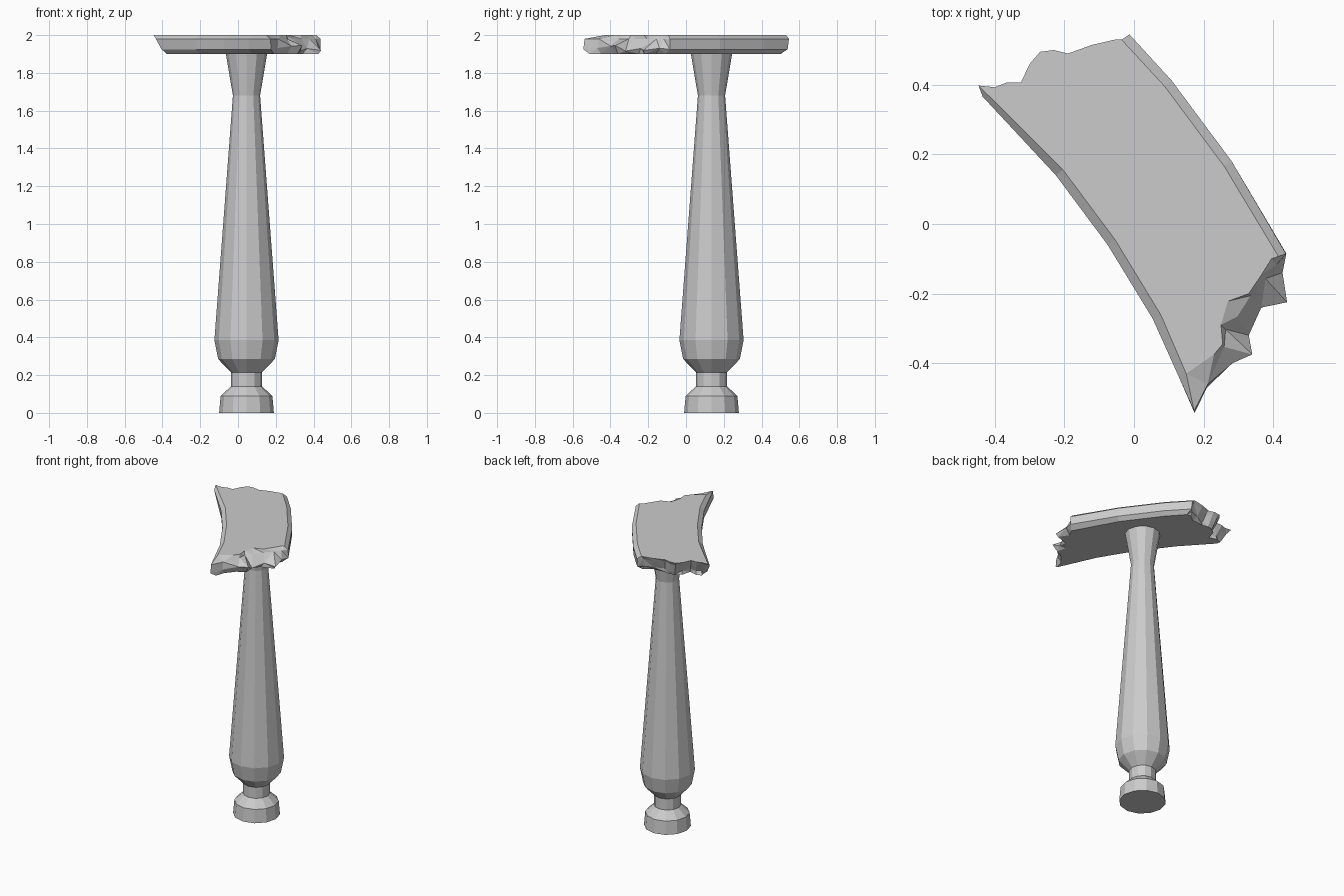
import bpy, bmesh, random
from math import sin, cos, pi, radians

if "Cube" in bpy.data.objects:
    bpy.data.objects.remove(bpy.data.objects["Cube"])

random.seed(4)


def finish(bm, name):
    bmesh.ops.recalc_face_normals(bm, faces=bm.faces)
    me = bpy.data.meshes.new(name)
    bm.to_mesh(me)
    bm.free()
    ob = bpy.data.objects.new(name, me)
    bpy.context.collection.objects.link(ob)
    return ob


def loft(bm, rings):
    """Skin a stack of closed rings; returns the side faces by ring index."""
    vs = [[bm.verts.new(p) for p in ring] for ring in rings]
    n = len(vs[0])
    sides = []
    for a, b in zip(vs, vs[1:]):
        sides += [(i, bm.faces.new((a[i], a[(i + 1) % n], b[(i + 1) % n], b[i])))
                  for i in range(n)]
    bm.faces.new(vs[0])
    bm.faces.new(vs[-1])
    return sides


# Turned baluster: (radius, height) profile, 12 flat sides
PROFILE = [(.145, 0), (.137, .09), (.083, .14), (.083, .215), (.15, .285),
           (.17, .385), (.072, 1.68), (.11, 1.905)]
CX, CY, SIDES = .045, .135, 12
bm = bmesh.new()
loft(bm, [[(CX + r * cos(2 * pi * k / SIDES), CY + r * sin(2 * pi * k / SIDES), z)
           for k in range(SIDES)] for r, z in PROFILE])
finish(bm, "baluster")

# Curved handrail fragment: arc centre and radii
AX, AY, R_IN, R_OUT = -2.314, -1.570, 2.70, 3.13


def arc(r, deg):
    return (AX + r * cos(radians(deg)), AY + r * sin(radians(deg)))


def mix(p, q, f):
    return (p[0] + (q[0] - p[0]) * f, p[1] + (q[1] - p[1]) * f)


# Near broken end, outer side to inner side: top edge, jutting middle, underside
NEAR_TOP = [(.415, -.093), (.395, -.10), (.367, -.145), (.33, -.2), (.27, -.222),
            (.25, -.29), (.255, -.345), (.23, -.375), (.15, -.43)]
NEAR_MID = [(.438, -.085), (.427, -.14), (.44, -.225), (.366, -.24), (.33, -.32),
            (.34, -.375), (.283, -.40), (.21, -.47), (.174, -.543)]
NEAR_LOW = [(.41, -.11), (.385, -.16), (.425, -.22), (.34, -.25), (.30, -.30),
            (.315, -.36), (.26, -.39), (.21, -.45), (.19, -.51)]
# Far broken end, inner side to outer side
FAR_TOP = [(-.445, .40), (-.40, .393), (-.365, .407), (-.325, .407), (-.30, .46),
           (-.27, .495), (-.23, .50), (-.19, .49), (-.12, .515), (-.055, .53), (-.036, .53)]
FAR_IN = [(-.447, .398), (-.435, .366), (-.405, .349), (-.375, .345)]
FAR_OUT = [(-.036, .53), (-.013, .545), (-.01, .538), (-.005, .50)]

# Cross-section levels: height, side inset, undercut of the far end
LEVELS = [(2.0, .026, 0), (1.98, 0, .012), (1.925, .002, .035), (1.9, .026, .045)]
rings = []
for lv, (z, inset, cut) in enumerate(LEVELS):
    ring = []
    for k in range(9):
        corner = k in (0, 8)
        if lv == 0:
            p = NEAR_TOP[k]
        elif lv == 1:
            p = mix(NEAR_TOP[k], NEAR_MID[k], .95 if corner else random.choice((.15, .45, .9)))
        else:
            p = (NEAR_MID if lv == 2 else NEAR_LOW)[k]
        dz = random.uniform(-.012, .022) if lv == 2 and not corner else 0
        ring.append((*p, z + dz))
    ring += [(*arc(R_IN + inset, a), z) for a in (28.7, 34, 39.3)]
    for k in range(11):
        f = cut * random.uniform(.6, 1.4)
        p = (FAR_TOP[k][0] + f * .68, FAR_TOP[k][1] - f * .73)
        p = FAR_IN[lv] if k == 0 else FAR_OUT[lv] if k == 10 else p
        ring.append((*p, z))
    ring += [(*arc(R_OUT - inset, a), z) for a in (39.3, 34)]
    rings.append(ring)

bm = bmesh.new()
faces = loft(bm, rings)
# Split the broken faces into triangles for a rough fracture
rough = [f for i, f in faces if i < 8 or 12 <= i < 22]
bmesh.ops.triangulate(bm, faces=rough, quad_method='SHORT_EDGE')
finish(bm, "broken_handrail")
